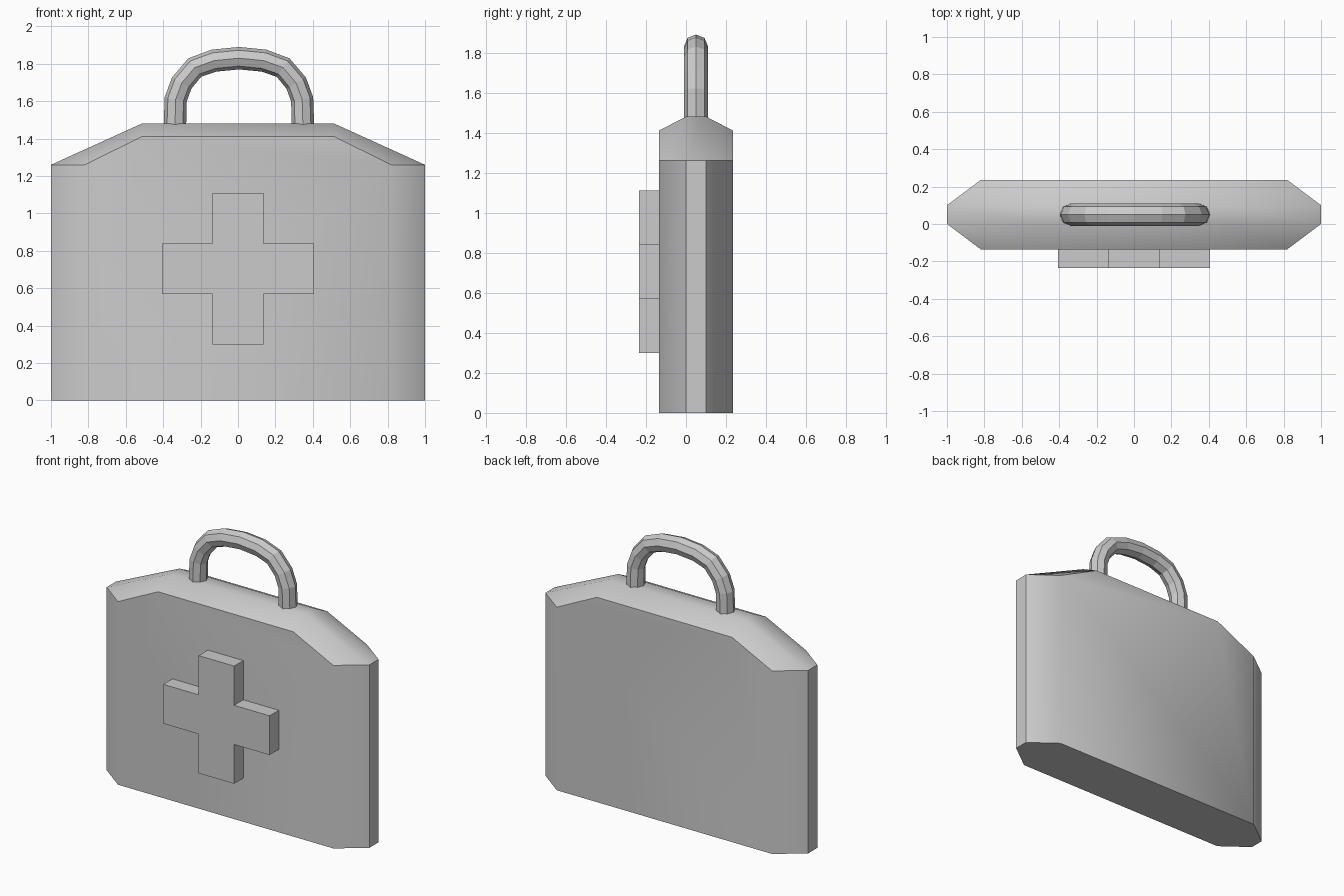
import bpy, bmesh
from math import radians

if "Cube" in bpy.data.objects:
    bpy.data.objects.remove(bpy.data.objects["Cube"])


def make_object(name, bm):
    bmesh.ops.recalc_face_normals(bm, faces=bm.faces)
    mesh = bpy.data.meshes.new(name)
    bm.to_mesh(mesh)
    bm.free()
    obj = bpy.data.objects.new(name, mesh)
    bpy.context.collection.objects.link(obj)
    return obj


def loft(name, sections):
    """Bridge (y, outline) sections from front to back and cap both ends."""
    bm = bmesh.new()
    rings = [[bm.verts.new((x, y, z)) for x, z in pts] for y, pts in sections]
    n = len(rings[0])
    for a, b in zip(rings, rings[1:]):
        for i in range(n):
            j = (i + 1) % n
            bm.faces.new((a[i], a[j], b[j], b[i]))
    bm.faces.new(rings[0])
    bm.faces.new(rings[-1])
    return make_object(name, bm)


def mirrored(half):
    return half + [(-x, z) for x, z in reversed(half)]


# Case body: smaller outline on the faces, wider outline in the middle
face = mirrored([(0.82, 0), (0.82, 1.26), (0.515, 1.41)])
rim = mirrored([(1.0, 0), (1.0, 1.26), (0.515, 1.48)])
body = loft("case_body", [(-0.135, face), (0, rim), (0.1, rim), (0.235, face)])
bpy.context.view_layer.objects.active = body
body.select_set(True)
bpy.ops.object.shade_smooth_by_angle(angle=radians(45))
body.select_set(False)

# Raised cross on the front
a, b, mid = 0.135, 0.405, 0.705
cross = [(x, z + mid) for x, z in mirrored(
    [(a, -b), (a, -a), (b, -a), (b, a), (a, a), (a, b)])]
loft("front_cross", [(-0.235, cross), (-0.135, cross)])

# Carrying handle: eight-sided tube along an arch
half = [(-0.342, 1.475), (-0.338, 1.61), (-0.306, 1.697), (-0.236, 1.78),
        (-0.133, 1.817)]
path = half + [(0, 1.83)] + [(-x, z) for x, z in reversed(half)]
curve = bpy.data.curves.new("handle", "CURVE")
curve.dimensions = "3D"
curve.bevel_depth = 0.06
curve.bevel_resolution = 2
curve.use_fill_caps = True
spline = curve.splines.new("POLY")
spline.points.add(len(path) - 1)
for p, (x, z) in zip(spline.points, path):
    p.co = (x + 0.005, 0.05, z, 1)
spline.use_smooth = False
handle = bpy.data.objects.new("handle", curve)
bpy.context.collection.objects.link(handle)
